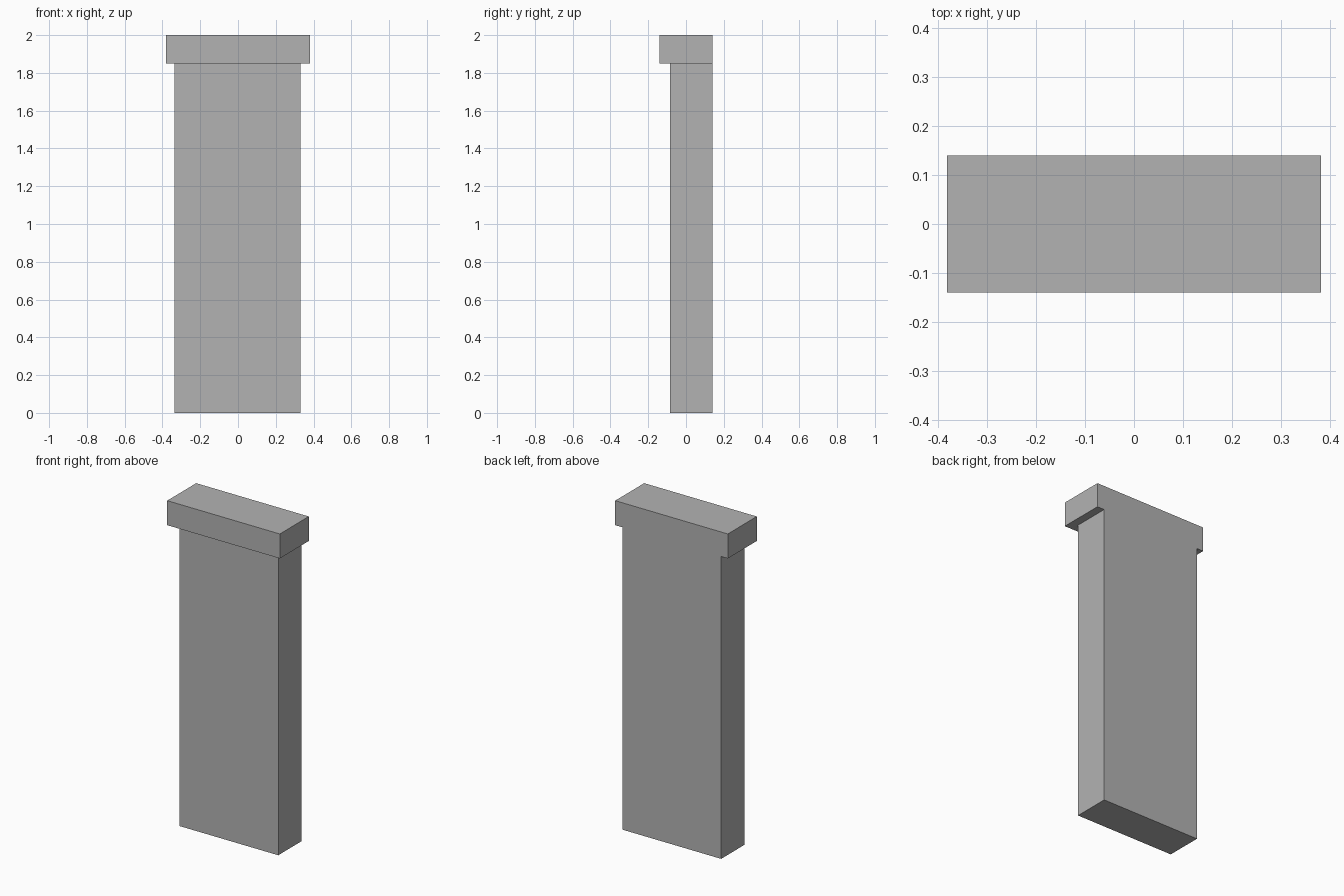
import bpy

if "Cube" in bpy.data.objects:
    bpy.data.objects.remove(bpy.data.objects["Cube"])

# Dark grey stone
stone = bpy.data.materials.new("dark_grey")
stone.diffuse_color = (0.45, 0.45, 0.45, 1)
stone.use_nodes = True
stone.node_tree.nodes["Principled BSDF"].inputs["Base Color"].default_value = stone.diffuse_color


def box(name, lo, hi):
    """Axis-aligned box between two corners."""
    bpy.ops.mesh.primitive_cube_add(
        size=1, location=[(a + b) / 2 for a, b in zip(lo, hi)])
    ob = bpy.context.object
    ob.name = name
    ob.scale = [b - a for a, b in zip(lo, hi)]
    bpy.ops.object.transform_apply(location=False, rotation=False, scale=True)
    ob.data.materials.append(stone)
    return ob


# Tall flat shaft, flush with the cap at the back
box("pillar_shaft", (-0.336, -0.085, 0.0), (0.332, 0.14, 1.85))

# Overhanging cap block
box("pillar_cap", (-0.381, -0.14, 1.85), (0.381, 0.14, 2.0))
